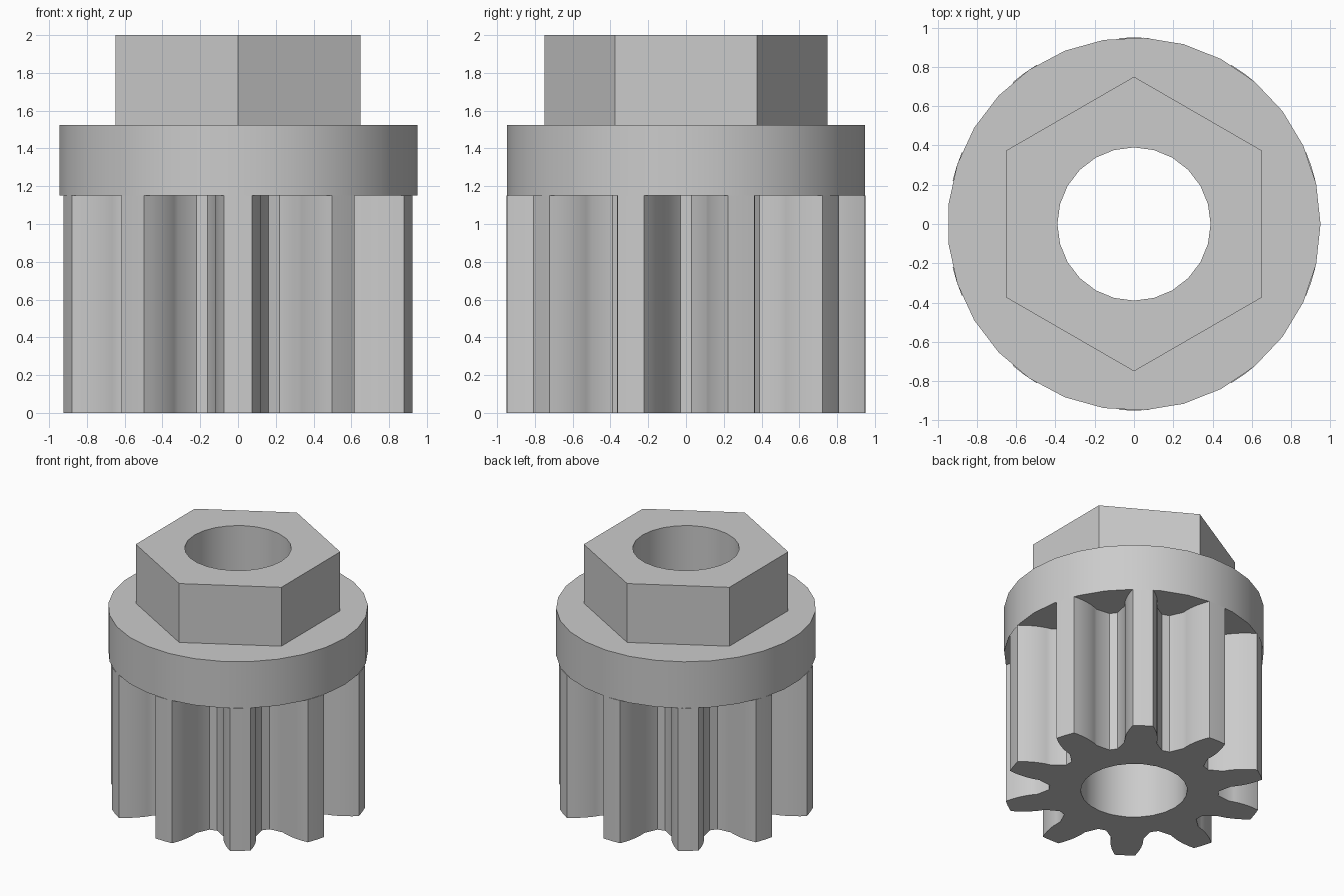
import bpy
import bmesh
from math import cos, sin, tau, radians

BORE = 0.39
TIP = 0.95
TEETH = 10

if "Cube" in bpy.data.objects:
    bpy.data.objects.remove(bpy.data.objects["Cube"], do_unlink=True)

grey = bpy.data.materials.new("plain grey")
grey.use_nodes = True
colour = (0.6, 0.6, 0.6, 1)
grey.diffuse_color = colour
grey.node_tree.nodes["Principled BSDF"].inputs["Base Color"].default_value = colour


def polar(radius, angle):
    return radius * cos(angle), radius * sin(angle)


def circle(radius, sides, start=0.0):
    return [polar(radius, start + tau * i / sides) for i in range(sides)]


def bored_prism(name, outline, bottom, top):
    """Extruded outline with the round bore running through it."""
    bm = bmesh.new()
    levels = {bottom: [], top: []}
    for loop in (outline, circle(BORE, 24)):
        rings = []
        for z in (bottom, top):
            ring = [bm.verts.new((x, y, z)) for x, y in loop]
            for i, vert in enumerate(ring):
                levels[z].append(bm.edges.new((ring[i - 1], vert)))
            rings.append(ring)
        low, high = rings
        for i in range(len(loop)):
            bm.faces.new((low[i - 1], low[i], high[i], high[i - 1]))
    for edges in levels.values():
        bmesh.ops.triangle_fill(bm, edges=edges, use_beauty=True)
    bmesh.ops.recalc_face_normals(bm, faces=bm.faces)
    mesh = bpy.data.meshes.new(name)
    bm.to_mesh(mesh)
    bm.free()
    mesh.materials.append(grey)
    obj = bpy.data.objects.new(name, mesh)
    bpy.context.collection.objects.link(obj)
    bpy.ops.object.select_all(action="DESELECT")
    obj.select_set(True)
    bpy.context.view_layer.objects.active = obj
    bpy.ops.object.shade_smooth_by_angle(angle=radians(30))
    return obj


def gear_outline():
    """Half a tooth from root to tip, mirrored and repeated around."""
    steps = 6
    half = [(0.62, radians(15.2))]
    for i in range(steps + 1):
        t = i / steps
        half.append((0.71 + (TIP - 0.71) * t, radians(9.5 - 5 * t ** 1.5)))
    tooth = [(r, -a) for r, a in half] + [(TIP, 0)] + half[::-1]
    points = []
    for k in range(TEETH):
        centre = tau / 4 + tau * k / TEETH
        points += [polar(r, centre + a) for r, a in tooth]
    return points


# Toothed lower body, round collar and hexagonal head
bored_prism("pinion_gear", gear_outline(), 0, 1.15)
bored_prism("collar", circle(TIP, 29), 1.15, 1.525)
bored_prism("hex_head", circle(0.75, 6, tau / 4), 1.525, 2)
